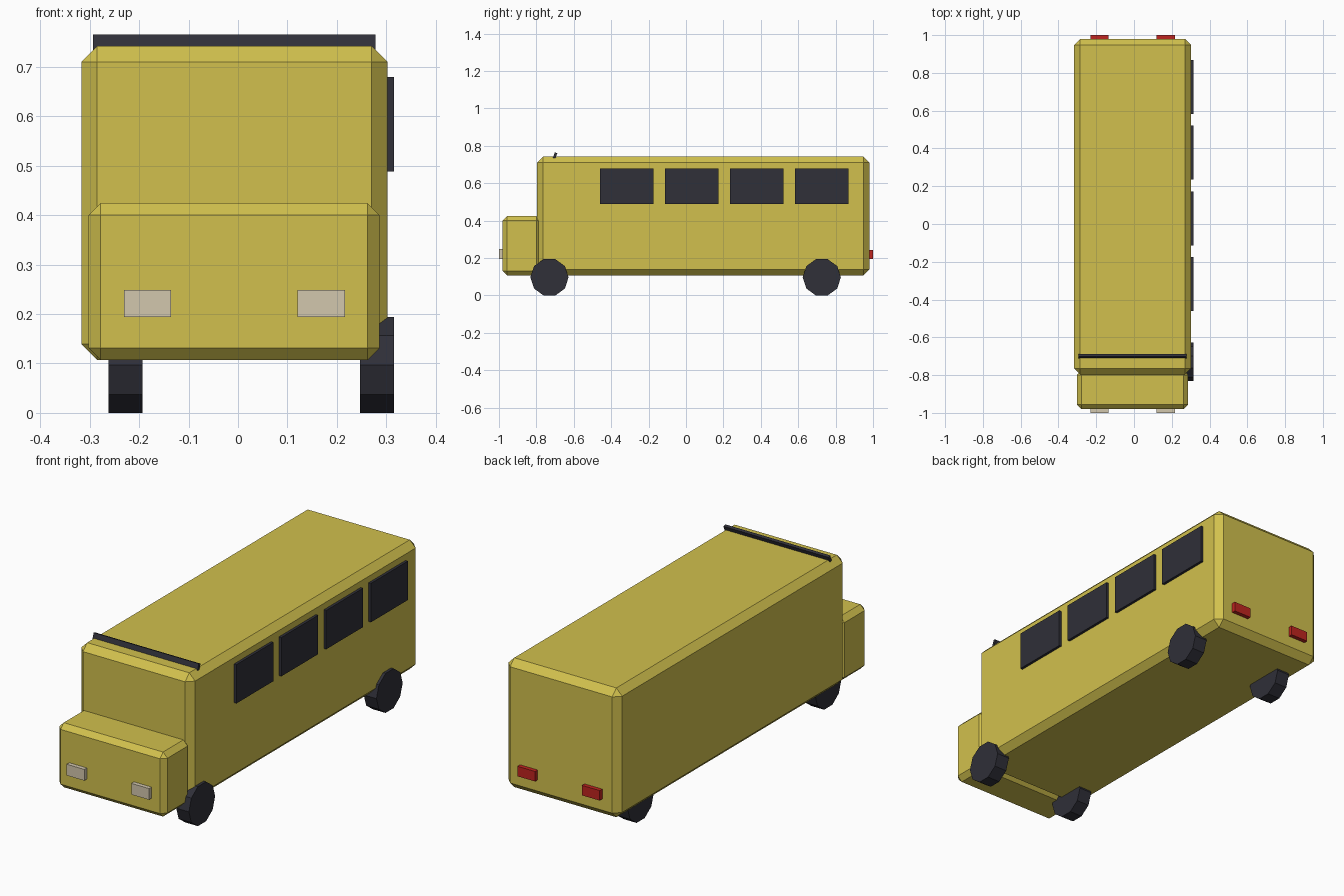
import bpy, bmesh, math
from mathutils import Matrix, Vector

if "Cube" in bpy.data.objects:
    bpy.data.objects.remove(bpy.data.objects["Cube"])


def material(name, rgb):
    m = bpy.data.materials.new(name)
    m.diffuse_color = (*rgb, 1)
    m.use_nodes = True
    m.node_tree.nodes["Principled BSDF"].inputs["Base Color"].default_value = m.diffuse_color
    return m


YELLOW = material("bus_yellow", (0.64, 0.53, 0.075))
DARK = material("dark_grey", (0.029, 0.029, 0.04))
CREAM = material("lamp_cream", (0.65, 0.57, 0.42))
RED = material("lamp_red", (0.52, 0.018, 0.014))


def finish(name, bm, mat):
    bmesh.ops.recalc_face_normals(bm, faces=bm.faces[:])
    mesh = bpy.data.meshes.new(name)
    bm.to_mesh(mesh)
    bm.free()
    mesh.materials.append(mat)
    obj = bpy.data.objects.new(name, mesh)
    bpy.context.collection.objects.link(obj)
    return obj


def box(name, lo, hi, mat, chamfer=0, tilt=0):
    """Box between two corners, optionally chamfered and tilted about x."""
    lo, hi = Vector(lo), Vector(hi)
    bm = bmesh.new()
    bmesh.ops.create_cube(bm, size=1, matrix=Matrix.Diagonal((*(hi - lo), 1)))
    if chamfer:
        bmesh.ops.bevel(bm, geom=bm.edges[:], offset=chamfer, segments=1,
                        affect='EDGES', profile=0.5)
    obj = finish(name, bm, mat)
    obj.location = (lo + hi) / 2
    obj.rotation_euler.x = tilt
    return obj


def wheel(name, x, y, radius=0.102, width=0.069, sides=10):
    """Ten-sided wheel with its axle along x, resting on a flat side."""
    bm = bmesh.new()
    bmesh.ops.create_cone(bm, cap_ends=True, segments=sides, radius1=radius,
                          radius2=radius, depth=width)
    # put a corner on the +y side so that a flat side faces the ground
    bm.verts.ensure_lookup_table()
    corner = bm.verts[0].co
    turn = math.pi / 2 - math.atan2(corner.y, corner.x)
    bm.transform(Matrix.Rotation(math.pi / 2, 4, 'Y') @ Matrix.Rotation(turn, 4, 'Z'))
    obj = finish(name, bm, DARK)
    obj.location = (x, y, radius * math.cos(math.pi / sides))


# Body and bonnet
box("body", (-0.317, -0.796, 0.107), (0.302, 0.98, 0.742), YELLOW, 0.032)
box("bonnet", (-0.302, -0.98, 0.107), (0.286, -0.775, 0.424), YELLOW, 0.024)

# Windows along the right side only
for i in range(4):
    y = -0.461 + i * 0.348
    box(f"window_{i + 1}", (0.289, y, 0.488), (0.315, y + 0.286, 0.679), DARK)

# Leaning bar across the front of the roof
box("roof_bar", (-0.293, -0.708, 0.727), (0.278, -0.694, 0.764), DARK,
    tilt=math.radians(-20))

# Wheels
for end, y in (("front", -0.73), ("rear", 0.726)):
    wheel(f"{end}_wheel_left", -0.2275, y)
    wheel(f"{end}_wheel_right", 0.281, y)

# Headlights and tail lights
for side, x in (("left", -0.183), ("right", 0.168)):
    box(f"headlight_{side}", (x - 0.048, -1.0, 0.194), (x + 0.048, -0.965, 0.249), CREAM)
    box(f"tail_light_{side}", (x - 0.048, 0.965, 0.194), (x + 0.048, 1.0, 0.243), RED)
